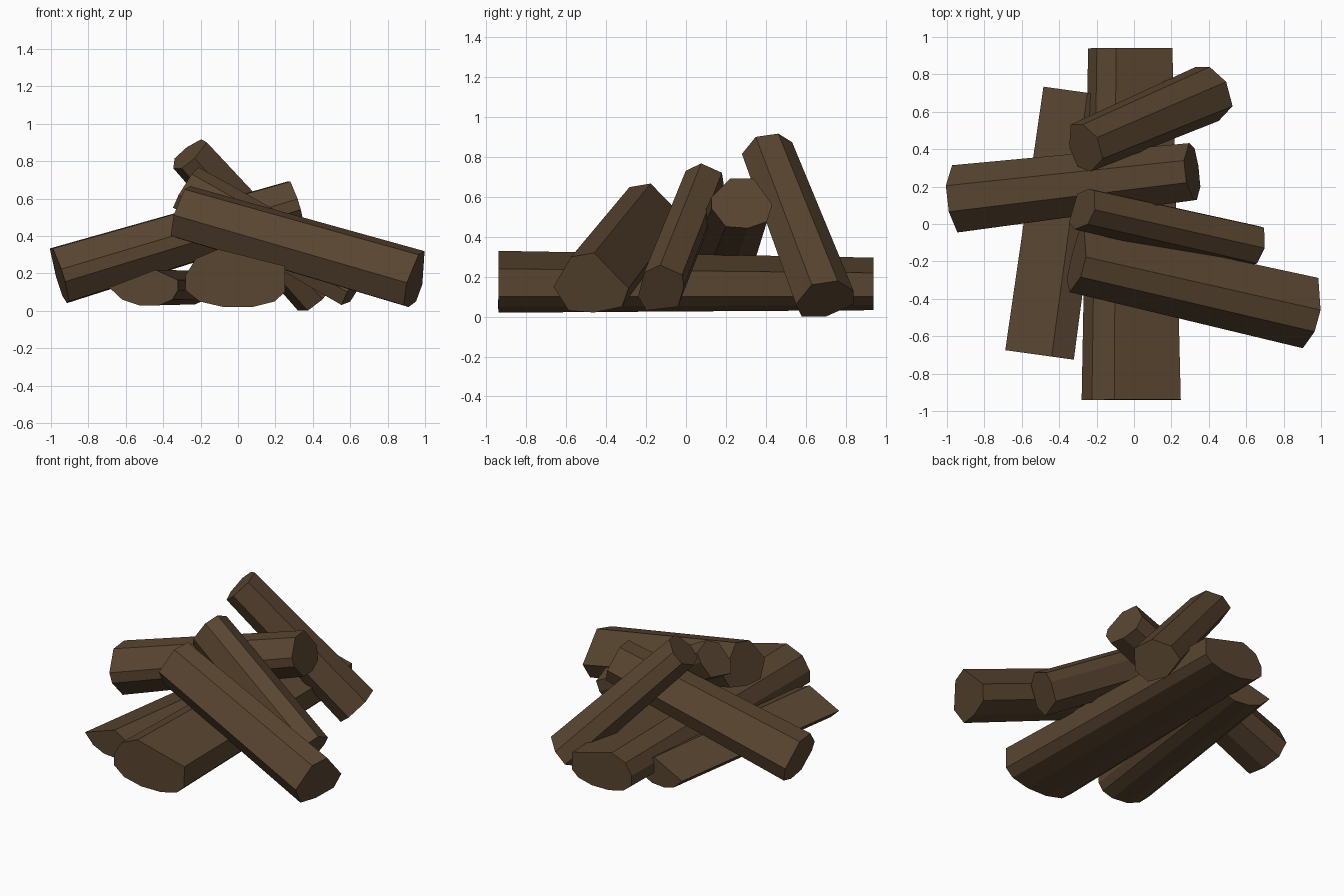
import bpy
import bmesh
from mathutils import Vector

cube = bpy.data.objects.get("Cube")
if cube:
    bpy.data.objects.remove(cube, do_unlink=True)

# Dark brown bark
bark = bpy.data.materials.new("dark_brown_bark")
bark.use_nodes = True
colour = (0.1, 0.06, 0.03, 1)
bark.diffuse_color = colour
bsdf = bark.node_tree.nodes["Principled BSDF"]
bsdf.inputs["Base Color"].default_value = colour
bsdf.inputs["Roughness"].default_value = 0.9


def log(name, thin_end, thick_end, taper, profile):
    """Sweep a (sideways, upward) profile between two end centres."""
    a, b = Vector(thin_end), Vector(thick_end)
    axis = (b - a).normalized()
    side = Vector((0, 0, 1)).cross(axis).normalized()
    up = axis.cross(side)
    bm = bmesh.new()
    rings = [[bm.verts.new(c + (side * u + up * v) * s) for u, v in profile]
             for c, s in ((a, taper), (b, 1))]
    for ring in rings:
        bm.faces.new(ring)
    n = len(profile)
    for i in range(n):
        j = (i + 1) % n
        bm.faces.new((rings[0][i], rings[0][j], rings[1][j], rings[1][i]))
    bmesh.ops.recalc_face_normals(bm, faces=bm.faces)
    mesh = bpy.data.meshes.new(name)
    bm.to_mesh(mesh)
    bm.free()
    mesh.materials.append(bark)
    obj = bpy.data.objects.new(name, mesh)
    bpy.context.collection.objects.link(obj)


# Two split logs lying on the ground
log("wide_base_log", (-.02, .94, .16), (-.015, -.94, .17), .85,
    [(.265, .07), (.265, -.07), (.21, -.12), (.09, -.15), (-.06, -.15),
     (-.19, -.12), (-.265, -.06), (-.265, .02), (-.21, .11), (-.09, .16)])
log("narrow_base_log", (-.31, .71, .125), (-.505, -.70, .125), .95,
    [(.065, .095), (.185, .04), (.185, -.015), (.155, -.065), (.085, -.095),
     (-.025, -.095), (-.115, -.065), (-.185, 0)])

# Logs leaning across the base
log("left_leaning_log", (.31, .28, .57), (-.955, .135, .19), .85,
    [(.18, .035), (.065, .15), (-.075, .15), (-.18, -.01),
     (-.145, -.115), (-.03, -.155), (.1, -.145), (.18, -.035)])
log("front_leaning_log", (-.3, -.195, .53), (.95, -.48, .17), .92,
    [(-.19, -.02), (-.09, .135), (.03, .155), (.195, -.03),
     (.155, -.125), (.01, -.155), (-.12, -.145)])
log("middle_leaning_log", (-.27, .08, .66), (.635, -.125, .145), .95,
    [(-.123, -.05), (-.078, .086), (.01, .13), (.116, .074),
     (.118, .006), (.075, -.109), (-.09, -.13)])
log("back_leaning_log", (-.26, .41, .84), (.42, .7, .09), .87,
    [(-.15, -.04), (-.092, -.127), (.04, -.127), (.164, -.04),
     (.135, .057), (.027, .127), (-.106, .1)])
